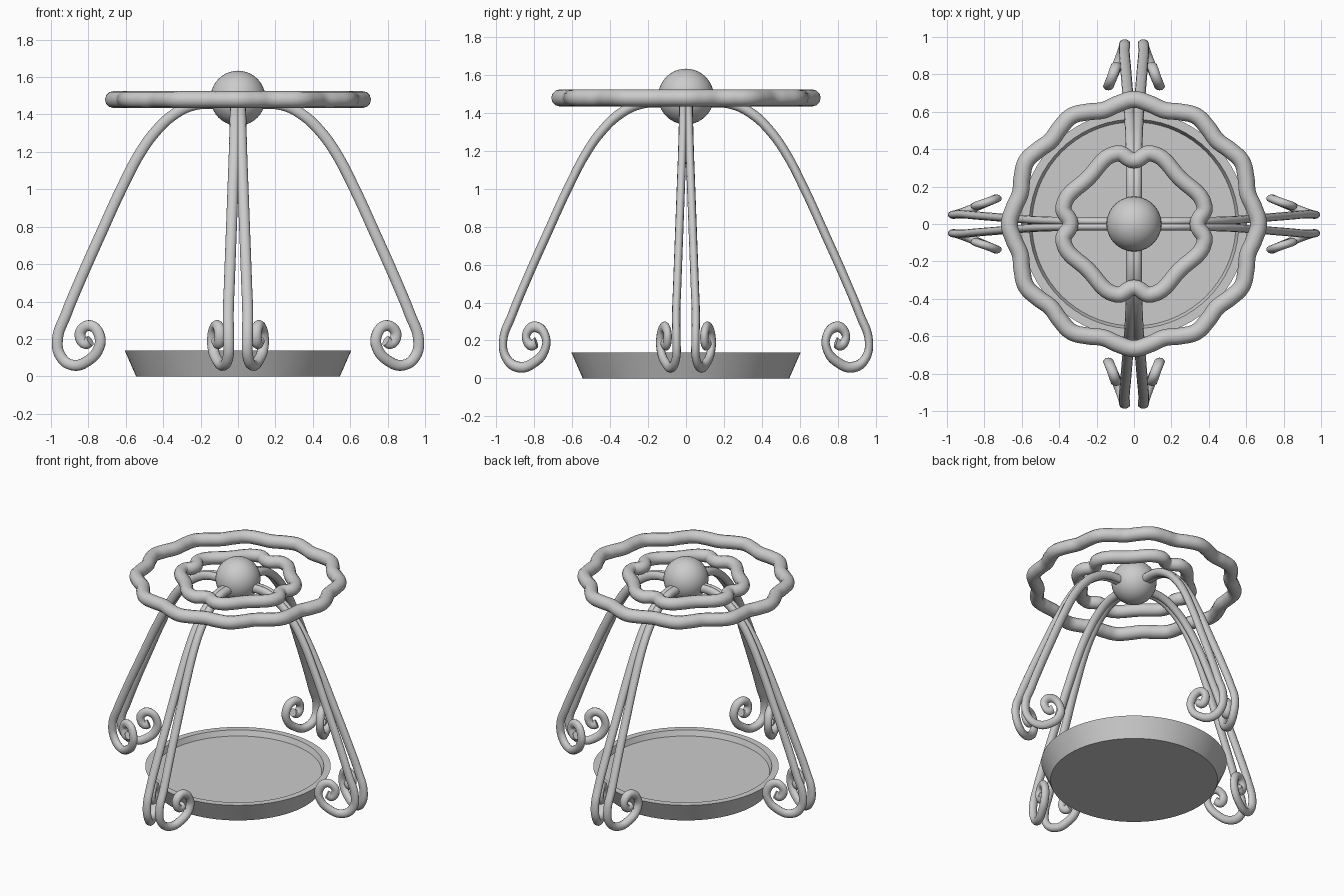
import bpy, bmesh, math

cube = bpy.data.objects.get("Cube")
if cube:
    bpy.data.objects.remove(cube, do_unlink=True)

metal = bpy.data.materials.new("light_grey_metal")
metal.use_nodes = True
colour = (0.6, 0.6, 0.6, 1)
metal.diffuse_color = colour
metal.node_tree.nodes["Principled BSDF"].inputs["Base Color"].default_value = colour

FLATTEN = 0.75   # rods are a little slimmer along y


def tube(name, points, radius, closed=False, squash=1.0):
    """Round rod along a smooth path, optionally slimmer along y."""
    curve = bpy.data.curves.new(name, "CURVE")
    curve.dimensions = "3D"
    curve.bevel_depth = radius
    curve.bevel_resolution = 4
    curve.resolution_u = 6
    curve.use_fill_caps = True
    spline = curve.splines.new("BEZIER")
    spline.bezier_points.add(len(points) - 1)
    for bp, (x, y, z) in zip(spline.bezier_points, points):
        bp.co = (x, y / squash, z)
        bp.handle_left_type = bp.handle_right_type = "AUTO"
    spline.use_cyclic_u = closed
    curve.materials.append(metal)
    obj = bpy.data.objects.new(name, curve)
    bpy.context.collection.objects.link(obj)
    obj.scale.y = squash
    bpy.ops.object.select_all(action="DESELECT")
    obj.select_set(True)
    bpy.context.view_layer.objects.active = obj
    bpy.ops.object.convert(target="MESH")
    bpy.ops.object.transform_apply(location=False, rotation=False, scale=True)
    bpy.ops.object.shade_smooth_by_angle(angle=math.radians(50))
    return obj


# Leg rods: distance from the centre, sideways offset, height
leg_path = [
    (0.10, 0.014, 1.46), (0.24, 0.014, 1.45), (0.35, 0.015, 1.395),
    (0.44, 0.017, 1.31), (0.52, 0.02, 1.2), (0.62, 0.027, 1.01),
    (0.73, 0.036, 0.77), (0.85, 0.046, 0.5), (0.92, 0.052, 0.33),
    (0.965, 0.05, 0.2), (0.95, 0.052, 0.11), (0.885, 0.075, 0.06),
    (0.80, 0.11, 0.085), (0.745, 0.133, 0.15), (0.74, 0.135, 0.215),
    (0.785, 0.117, 0.27), (0.835, 0.1, 0.25), (0.842, 0.097, 0.205),
    (0.815, 0.105, 0.175), (0.79, 0.115, 0.19),
]
directions = {"left": (1, 0), "back": (0, 1), "right": (-1, 0), "front": (0, -1)}
for side, (dx, dy) in directions.items():
    for label, s in (("a", 1), ("b", -1)):
        pts = [(r * dx - s * w * dy, r * dy + s * w * dx, z) for r, w, z in leg_path]
        tube(f"{side}_leg_rod_{label}", pts, 0.029, squash=FLATTEN)

# Wavy outer ring with twelve lobes
RING_Z = 1.48
outer = []
for i in range(48):
    a = math.tau * i / 48
    r = 0.648 + 0.018 * math.cos(12 * a)
    outer.append((r * math.cos(a), r * math.sin(a), RING_Z))
tube("outer_ring", outer, 0.045, closed=True)

# Inner ring: eight rounded corners, paired about each axis
inner = []
quarter = [(0.34, 0), (0.378, 0.09), (0.245, 0.245), (0.09, 0.378)]
for k in range(4):
    c, s = round(math.cos(k * math.pi / 2)), round(math.sin(k * math.pi / 2))
    inner += [(x * c - y * s, x * s + y * c, RING_Z) for x, y in quarter]
tube("inner_ring", inner, 0.043, closed=True)

# Centre ball
bpy.ops.mesh.primitive_uv_sphere_add(segments=40, ring_count=20, radius=0.147,
                                     location=(0, 0, 1.487))
ball = bpy.context.object
ball.name = "centre_ball"
ball.data.materials.append(metal)
bpy.ops.object.shade_smooth_by_angle(angle=math.radians(40))

# Shallow dish: lathe of a flared profile
profile = [(0.545, 0), (0.605, 0.137), (0.56, 0.137), (0.545, 0.1)]
SIDES = 72
bm = bmesh.new()
loops = [[bm.verts.new((r * math.cos(math.tau * i / SIDES),
                        r * math.sin(math.tau * i / SIDES), z))
          for i in range(SIDES)] for r, z in profile]
for low, high in zip(loops, loops[1:]):
    for i in range(SIDES):
        j = (i + 1) % SIDES
        bm.faces.new((low[i], low[j], high[j], high[i]))
bm.faces.new(loops[0][::-1])
bm.faces.new(loops[-1])
bmesh.ops.recalc_face_normals(bm, faces=bm.faces)
mesh = bpy.data.meshes.new("dish")
bm.to_mesh(mesh)
bm.free()
mesh.materials.append(metal)
dish = bpy.data.objects.new("dish", mesh)
bpy.context.collection.objects.link(dish)
bpy.ops.object.select_all(action="DESELECT")
dish.select_set(True)
bpy.context.view_layer.objects.active = dish
bpy.ops.object.shade_smooth_by_angle(angle=math.radians(30))
